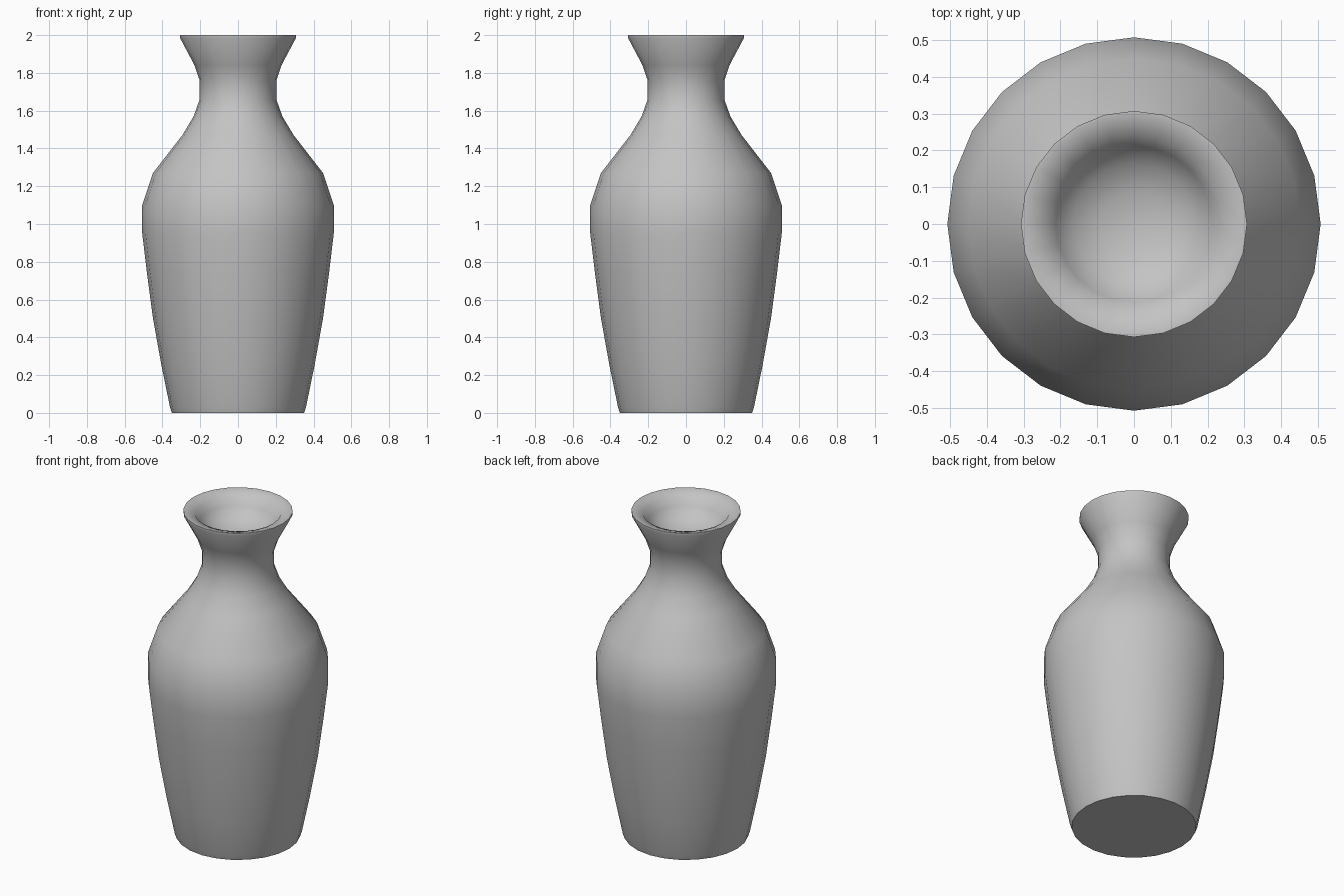
import bpy
import bmesh
from math import radians
from mathutils import Vector

cube = bpy.data.objects.get("Cube")
if cube:
    bpy.data.objects.remove(cube, do_unlink=True)

SIDES = 24

clay = bpy.data.materials.new("grey_clay")
clay.use_nodes = True
grey = (0.55, 0.55, 0.55, 1)
clay.diffuse_color = grey
clay.node_tree.nodes["Principled BSDF"].inputs["Base Color"].default_value = grey


def lathe(name, profile, smooth_angle):
    """Turn a (radius, height) profile around the z axis."""
    bm = bmesh.new()
    verts = [bm.verts.new((r, 0, z)) for r, z in profile]
    edges = [bm.edges.new(pair) for pair in zip(verts, verts[1:])]
    bmesh.ops.spin(bm, geom=verts + edges, cent=Vector(), axis=(0, 0, 1),
                   angle=radians(360), steps=SIDES, use_merge=True)
    bmesh.ops.remove_doubles(bm, verts=bm.verts, dist=0.0005)
    bmesh.ops.recalc_face_normals(bm, faces=bm.faces)
    mesh = bpy.data.meshes.new(name)
    bm.to_mesh(mesh)
    bm.free()
    mesh.materials.append(clay)
    obj = bpy.data.objects.new(name, mesh)
    bpy.context.collection.objects.link(obj)
    bpy.ops.object.select_all(action="DESELECT")
    obj.select_set(True)
    bpy.context.view_layer.objects.active = obj
    bpy.ops.object.shade_smooth_by_angle(angle=radians(smooth_angle))
    return obj


# Foot, belly, shoulder, neck and flared lip
outside = [(0, 0), (0.35, 0), (0.36, 0.03), (0.405, 0.25), (0.45, 0.5),
           (0.482, 0.74), (0.507, 0.95), (0.507, 1.1), (0.45, 1.27),
           (0.295, 1.47), (0.235, 1.57), (0.203, 1.66), (0.203, 1.76),
           (0.23, 1.84), (0.307, 1.985), (0.307, 2.0)]
# Rolled inner lip and the hollow of the mouth
inside = [(0.298, 2.0), (0.24, 1.982), (0.212, 1.93), (0.165, 1.88),
          (0.09, 1.85), (0, 1.84)]
lathe("vase", outside + inside, 60)
